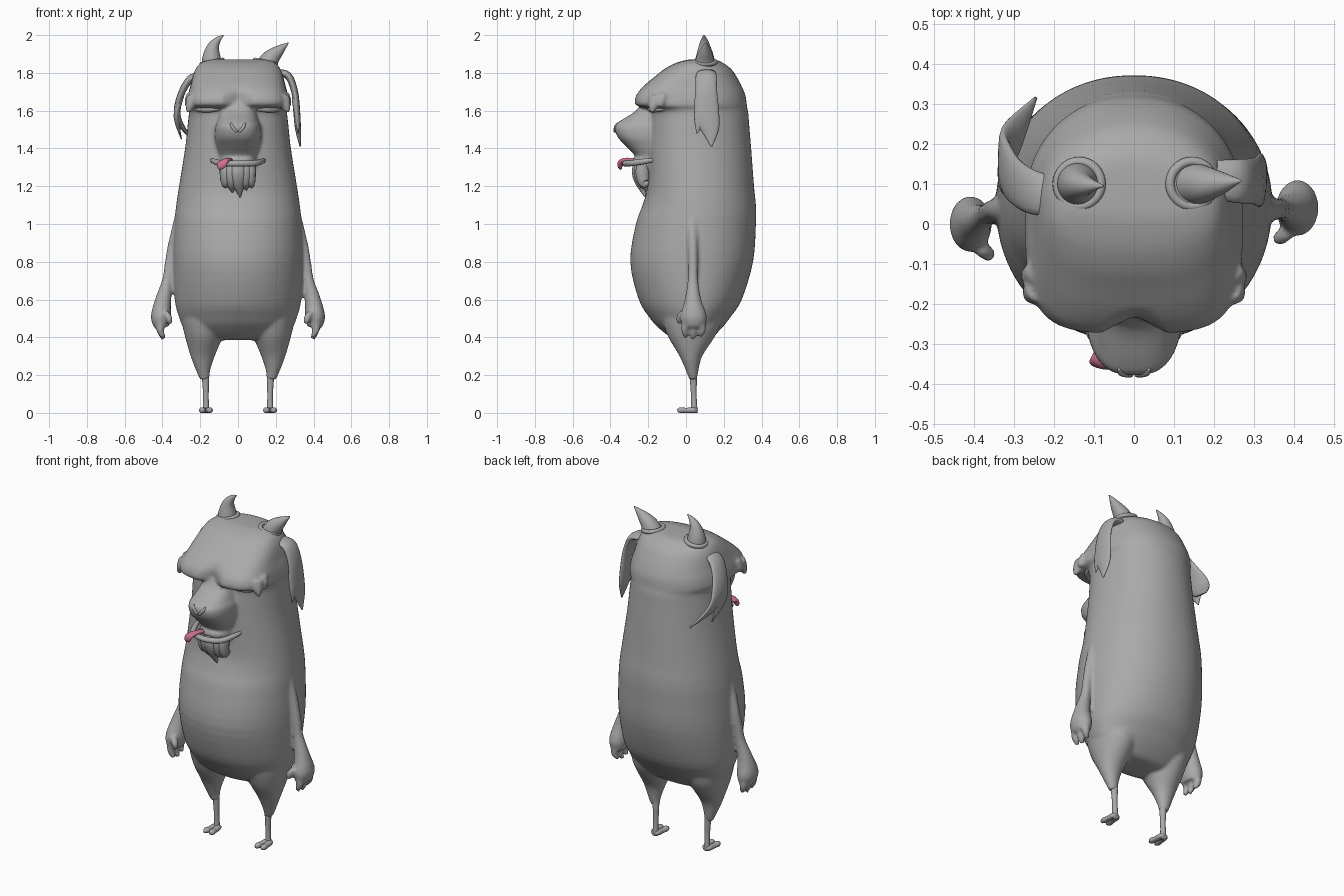
import bpy, bmesh, math
from mathutils import Vector

cube = bpy.data.objects.get("Cube")
if cube:
    bpy.data.objects.remove(cube, do_unlink=True)


def material(name, color):
    m = bpy.data.materials.new(name)
    m.use_nodes = True
    m.diffuse_color = (*color, 1)
    bsdf = m.node_tree.nodes["Principled BSDF"]
    bsdf.inputs["Base Color"].default_value = (*color, 1)
    bsdf.inputs["Roughness"].default_value = 0.8
    return m


GREY = material("grey", (0.40, 0.40, 0.40))
PINK = material("tongue pink", (0.62, 0.17, 0.27))


def spline(rows, steps):
    """Smooth interpolation through rows of numbers."""
    out = []
    for i in range(len(rows) - 1):
        a, b, c, d = (rows[max(i - 1, 0)], rows[i], rows[i + 1], rows[min(i + 2, len(rows) - 1)])
        for s in range(steps):
            t = s / steps
            out.append([0.5 * (2 * q + (r - p) * t + (2 * p - 5 * q + 4 * r - u) * t * t
                               + (3 * q - p - 3 * r + u) * t ** 3) for p, q, r, u in zip(a, b, c, d)])
    return out + [list(rows[-1])]


def skin(bm, rings):
    """Closed surface through a stack of rings."""
    loops = [[bm.verts.new(p) for p in ring] for ring in rings]
    n = len(loops[0])
    for a, b in zip(loops, loops[1:]):
        for i in range(n):
            bm.faces.new((a[i], a[(i + 1) % n], b[(i + 1) % n], b[i]))
    bm.faces.new(loops[0])
    bm.faces.new(loops[-1])


def tube(bm, pts, ref=(1, 0, 0), n=16, steps=5):
    """Tapered tube; each point is x, y, z, radius along ref, other radius."""
    rows = spline([p if len(p) == 5 else (*p, p[3]) for p in pts], steps)
    centres = [Vector(r[:3]) for r in rows]
    rings = []
    for i, r in enumerate(rows):
        tan = (centres[min(i + 1, len(rows) - 1)] - centres[max(i - 1, 0)]).normalized()
        u = Vector(ref) - tan * tan.dot(Vector(ref))
        u.normalize()
        v = tan.cross(u)
        ru, rv = max(r[3], 0.002), max(r[4], 0.002)
        rings.append([centres[i] + u * ru * math.cos(a) + v * rv * math.sin(a)
                      for a in (2 * math.pi * k / n for k in range(n))])
    skin(bm, rings)


def trunk(bm, rows, yc, n=72, steps=4, notch=0.0):
    """Stack of rounded sections; each row is z, half width, front y, back y, front squareness."""
    rings = []
    for z, w, yf, yb, e in spline(rows, steps):
        ring = []
        for k in range(n):
            a = 2 * math.pi * k / n
            c, s = math.cos(a), math.sin(a)
            p = 2 / (e if s < 0 else 2.1)
            x = w * math.copysign(abs(c) ** p, c)
            y = yc + (yb - yc if s > 0 else yc - yf) * math.copysign(abs(s) ** p, s)
            if s < 0 and 1.61 < z < 1.74:
                y += notch * math.exp(-(x / 0.022) ** 2) * min(1, (1.74 - z) / 0.08)
            ring.append((x, y, z))
        rings.append(ring)
    skin(bm, rings)


def finish(name, bm, mat=GREY, floor=False):
    if floor:
        for v in bm.verts:
            v.co.z = max(v.co.z, 0)
    bmesh.ops.recalc_face_normals(bm, faces=bm.faces)
    for f in bm.faces:
        f.smooth = True
    me = bpy.data.meshes.new(name)
    bm.to_mesh(me)
    bm.free()
    me.materials.append(mat)
    ob = bpy.data.objects.new(name, me)
    bpy.context.collection.objects.link(ob)
    return ob


# Body and head with the overhanging brow
bm = bmesh.new()
trunk(bm, [(.385, .15, -.03, .11, 2), (.40, .22, -.08, .14, 2), (.45, .285, -.145, .19, 2),
           (.50, .31, -.19, .23, 2), (.60, .335, -.25, .295, 2), (.80, .345, -.295, .355, 2.1),
           (1.0, .337, -.265, .37, 2.1), (1.1, .327, -.23, .37, 2.1), (1.2, .312, -.205, .36, 2.2),
           (1.4, .28, -.20, .345, 2.3), (1.52, .267, -.195, .335, 2.4), (1.585, .26, -.19, .33, 2.6),
           (1.61, .262, -.205, .325, 3), (1.63, .272, -.268, .322, 4), (1.68, .266, -.265, .315, 4),
           (1.73, .252, -.225, .295, 3.5), (1.78, .24, -.165, .268, 3), (1.82, .225, -.115, .24, 2.6),
           (1.85, .20, -.06, .20, 2.4), (1.868, .15, 0, .16, 2.2), (1.872, .05, .03, .08, 2)],
      yc=.05, notch=.045)
# Muzzle and chin
trunk(bm, [(1.27, .06, -.235, -.08, 2.5), (1.30, .095, -.265, -.08, 2.5), (1.335, .10, -.285, -.08, 2.5),
           (1.36, .10, -.27, -.08, 2.5), (1.41, .115, -.315, -.08, 2.6), (1.46, .125, -.362, -.08, 2.8),
           (1.515, .122, -.378, -.08, 2.8), (1.545, .11, -.35, -.08, 2.6), (1.60, .095, -.265, -.08, 2.4),
           (1.66, .08, -.23, -.08, 2.2)], yc=-.15, n=48)
for s in (-1, 1):
    # Thigh
    tube(bm, [(s * .17, .03, .58, .13, .17), (s * .178, .03, .48, .12, .155), (s * .183, .027, .40, .098, .122),
              (s * .187, .027, .30, .064, .06), (s * .183, .034, .22, .036, .032),
              (s * .175, .038, .18, .026, .022)], n=28)
    # Arm and palm
    d = 0 if s > 0 else -.04
    tube(bm, [(s * .30, .035, 1.06, .03), (s * .322, .035, .97, .03), (s * .346, .036, .88, .027),
              (s * .362, .037 + d * .2, .79, .026), (s * .374, .037 + d * .4, .70, .028),
              (s * .396, .037 + d * .7, .60, .042, .044), (s * .408, .04 + d, .51, .053, .07),
              (s * .405, .04 + d, .455, .04, .06)], n=20)
    # Fingers and thumb
    for y, zt in ((-.005, .40), (.04, .39), (.085, .405)):
        tube(bm, [(s * .41, y + d, .49, .022), (s * .412, y + d, .44, .021),
                  (s * .395, y * .9 + d, zt, .012)], n=10)
    tube(bm, [(s * .385, -.02 + d, .53, .018), (s * .365, -.035 + d, .50, .019),
              (s * .362, -.03 + d, .47, .012)], n=10)
    # Brow corner tufts
    tube(bm, [(s * .235, -.16, 1.67, .04), (s * .255, -.175, 1.62, .026), (s * .268, -.182, 1.585, .004)], n=12)
    tube(bm, [(s * .245, -.12, 1.68, .03), (s * .265, -.13, 1.645, .02), (s * .272, -.135, 1.61, .004)], n=12)
body = finish("body", bm)
rm = body.modifiers.new("Fuse", "REMESH")
rm.mode = "VOXEL"
rm.voxel_size = 0.009
rm.use_smooth_shade = True
sm = body.modifiers.new("Soften", "SMOOTH")
sm.factor = 0.5
sm.iterations = 5

# Eyelids, mouth and nostrils
bm = bmesh.new()
for s in (-1, 1):
    tube(bm, [(s * .075, -.19, 1.612, .008), (s * .15, -.186, 1.608, .017), (s * .205, -.15, 1.608, .015),
              (s * .235, -.09, 1.61, .006)], ref=(0, 0, 1))
finish("eyelids", bm)
bm = bmesh.new()
tube(bm, [(-.14, -.16, 1.34, .006), (-.128, -.21, 1.333, .014), (-.09, -.29, 1.322, .016),
          (0, -.322, 1.32, .016), (.09, -.29, 1.322, .016), (.128, -.21, 1.333, .014),
          (.14, -.16, 1.34, .006)], ref=(0, 0, 1))
finish("mouth_lip", bm)
bm = bmesh.new()
for s in (-1, 1):
    tube(bm, [(s * .038, -.362, 1.535, .003), (s * .03, -.372, 1.515, .009), (s * .006, -.377, 1.487, .006)],
         ref=(0, 1, 0), n=10)
finish("nostrils", bm)

# Tongue
bm = bmesh.new()
tube(bm, [(-.045, -.27, 1.335, .02, .012), (-.065, -.315, 1.335, .028, .014), (-.08, -.342, 1.325, .029, .014),
          (-.092, -.348, 1.305, .022, .011), (-.098, -.346, 1.29, .008, .006)], ref=(.9, -.2, .3))
finish("tongue", bm, PINK)

# Beard locks
bm = bmesh.new()
for x, tx, tz, r in ((-.065, -.068, 1.205, .032), (-.035, -.028, 1.165, .04), (0, .012, 1.142, .045),
                     (.035, .045, 1.18, .04), (.065, .085, 1.225, .03)):
    y = -.245 + abs(x) * .3
    tube(bm, [(x, y, 1.32, r, .035), (x, y - .005, 1.27, r, .037), (x * .8 + tx * .2, y + .005, 1.215, r * .75, .027),
              (tx, y + .03, tz, .003)], n=14)
finish("beard", bm)

# Hanging ears with split ends
bm = bmesh.new()
tube(bm, [(.205, .11, 1.80, .05, .02), (.265, .107, 1.785, .055, .02), (.30, .107, 1.70, .058, .018),
          (.312, .11, 1.58, .066, .018), (.318, .128, 1.50, .048, .015), (.33, .135, 1.41, .004)], ref=(0, 1, 0))
tube(bm, [(.30, .09, 1.66, .04, .015), (.314, .075, 1.56, .033, .014), (.318, .058, 1.48, .003)], ref=(0, 1, 0))
finish("left_ear", bm)
bm = bmesh.new()
tube(bm, [(-.20, .07, 1.79, .05, .02), (-.255, .08, 1.765, .055, .02), (-.30, .11, 1.69, .06, .018),
          (-.322, .155, 1.60, .066, .018), (-.305, .215, 1.53, .05, .015), (-.245, .315, 1.45, .004)], ref=(0, 1, 0))
tube(bm, [(-.30, .10, 1.68, .035, .015), (-.326, .13, 1.57, .045, .015), (-.30, .185, 1.45, .003)], ref=(0, 1, 0))
finish("right_ear", bm)

# Horns with a rim at each root
HORNS = {"right": [(-.137, .1, 1.83, .056), (-.14, .1, 1.88, .049), (-.132, .098, 1.935, .033),
                   (-.107, .096, 1.975, .017), (-.076, .095, 2.0, .002)],
         "left": [(.145, .1, 1.83, .056), (.172, .1, 1.875, .047), (.21, .102, 1.912, .032),
                  (.24, .105, 1.938, .017), (.268, .108, 1.96, .002)]}
for side, pts in HORNS.items():
    bm = bmesh.new()
    tube(bm, pts, n=24)
    finish(side + "_horn", bm)
    x = pts[0][0]
    bpy.ops.mesh.primitive_torus_add(major_radius=.056, minor_radius=.012, major_segments=32, minor_segments=10,
                                     location=(x, .1, 1.858), rotation=(0, math.copysign(.2, x), 0))
    rim = bpy.context.object
    rim.name = side + "_horn_rim"
    rim.data.materials.append(GREY)
    bpy.ops.object.shade_smooth()

# Thin shins and two-toed feet
for side, s in (("right", -1), ("left", 1)):
    bm = bmesh.new()
    tube(bm, [(s * .178, .036, .23, .022), (s * .172, .039, .18, .019), (s * .17, .041, .10, .015),
              (s * .17, .043, .04, .016), (s * .17, .043, 0, .019)])
    for o in (-.016, .016):
        x = s * .17 + o
        tube(bm, [(s * .17 + o * .4, .06, .012, .008), (x - o * .3, .04, .014, .018, .016),
                  (x, 0, .013, .017, .014), (x + o * .2, -.028, .014, .018, .016),
                  (x + o * .2, -.046, .012, .008)], n=14)
    finish(side + "_foot", bm, floor=True)
